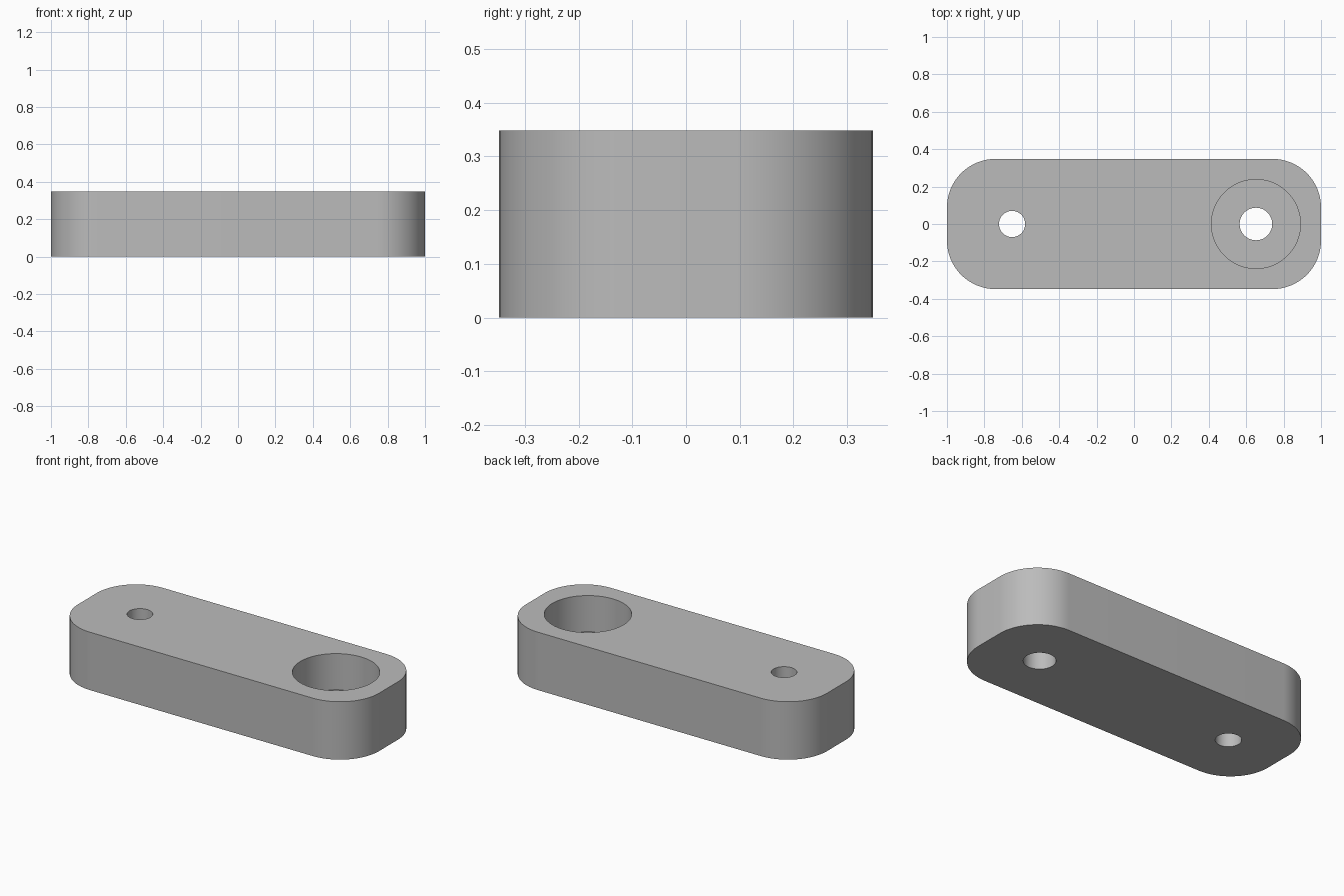
import bpy
import bmesh
from math import cos, sin, pi, radians

cube = bpy.data.objects.get("Cube")
if cube:
    bpy.data.objects.remove(cube, do_unlink=True)

LENGTH, WIDTH, HEIGHT = 2.0, 0.696, 0.348
CORNER = 0.26
HOLE_X = 0.652
STEPS = 24  # segments per quarter turn


def prism(name, outline, bottom, top):
    """Extrude a flat outline straight up into a closed solid."""
    bm = bmesh.new()
    base = bm.faces.new([bm.verts.new((x, y, bottom)) for x, y in outline])
    extruded = bmesh.ops.extrude_face_region(bm, geom=[base])["geom"]
    verts = [v for v in extruded if isinstance(v, bmesh.types.BMVert)]
    bmesh.ops.translate(bm, verts=verts, vec=(0, 0, top - bottom))
    bmesh.ops.recalc_face_normals(bm, faces=bm.faces)
    mesh = bpy.data.meshes.new(name)
    bm.to_mesh(mesh)
    bm.free()
    obj = bpy.data.objects.new(name, mesh)
    bpy.context.collection.objects.link(obj)
    return obj


def rounded_rectangle(length, width, radius):
    points = []
    for quarter, (sx, sy) in enumerate([(1, 1), (-1, 1), (-1, -1), (1, -1)]):
        cx, cy = sx * (length / 2 - radius), sy * (width / 2 - radius)
        for i in range(STEPS + 1):
            a = (quarter + i / STEPS) * pi / 2
            points.append((cx + radius * cos(a), cy + radius * sin(a)))
    return points


def circle(cx, radius):
    count = 4 * STEPS
    return [(cx + radius * cos(2 * pi * i / count), radius * sin(2 * pi * i / count))
            for i in range(count)]


# Plate with rounded corners
plate = prism("link_plate", rounded_rectangle(LENGTH, WIDTH, CORNER), 0, HEIGHT)

grey = bpy.data.materials.new("plain grey")
grey.use_nodes = True
colour = (0.5, 0.5, 0.5, 1)
grey.diffuse_color = colour
grey.node_tree.nodes["Principled BSDF"].inputs["Base Color"].default_value = colour
plate.data.materials.append(grey)

# Small through hole, screw hole and its counterbore
bpy.context.view_layer.objects.active = plate
for name, x, radius, bottom in [
    ("small_hole", -HOLE_X, 0.07, -0.1),
    ("counterbore", HOLE_X, 0.238, HEIGHT - 0.217),
    ("screw_hole", HOLE_X, 0.087, -0.1),
]:
    cutter = prism(name + "_cutter", circle(x, radius), bottom, HEIGHT + 0.1)
    cutter.hide_render = True
    cut = plate.modifiers.new(name, 'BOOLEAN')
    cut.operation = 'DIFFERENCE'
    cut.solver = 'EXACT'
    cut.object = cutter
    bpy.ops.object.modifier_apply(modifier=cut.name)
    bpy.data.objects.remove(cutter, do_unlink=True)

# Smooth walls, sharp rims
bpy.ops.object.select_all(action='DESELECT')
plate.select_set(True)
bpy.ops.object.shade_smooth_by_angle(angle=radians(30))
